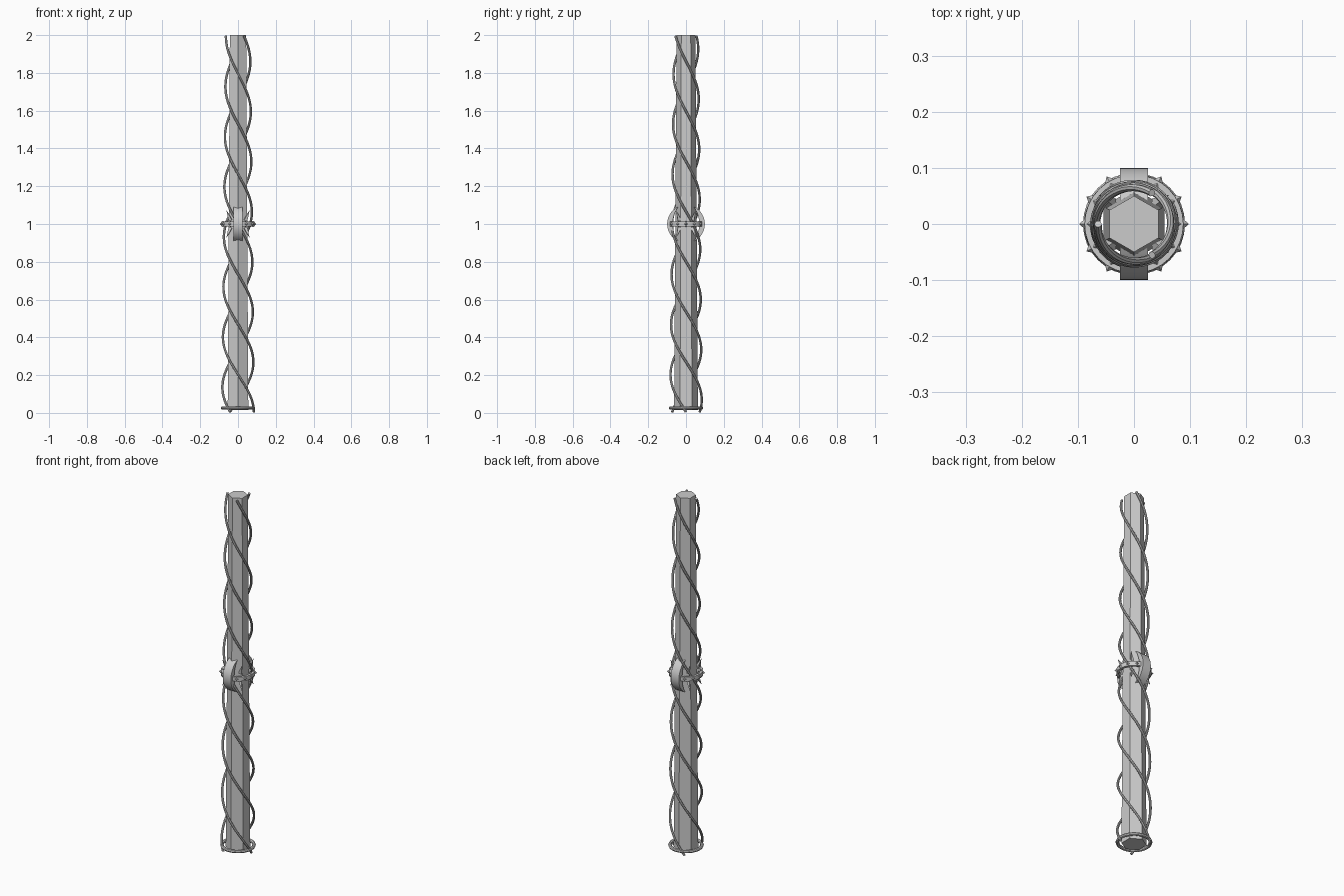
import bpy, bmesh, math
from mathutils import Vector

cube = bpy.data.objects.get("Cube")
if cube:
    bpy.data.objects.remove(cube, do_unlink=True)

grey = bpy.data.materials.new("plain_grey")
grey.use_nodes = True
COLOUR = (0.6, 0.6, 0.6, 1)
grey.diffuse_color = COLOUR
grey.node_tree.nodes["Principled BSDF"].inputs["Base Color"].default_value = COLOUR


def add_object(name, data):
    obj = bpy.data.objects.new(name, data)
    bpy.context.collection.objects.link(obj)
    data.materials.append(grey)
    return obj


def mesh_from(name, bm):
    bmesh.ops.recalc_face_normals(bm, faces=bm.faces)
    mesh = bpy.data.meshes.new(name)
    bm.to_mesh(mesh)
    bm.free()
    return add_object(name, mesh)


def smooth(obj, angle=40):
    bpy.ops.object.select_all(action="DESELECT")
    obj.select_set(True)
    bpy.context.view_layer.objects.active = obj
    bpy.ops.object.shade_smooth_by_angle(angle=math.radians(angle))


def lathe(name, profile, sides):
    """Closed ring from a (radius, z) profile."""
    bm = bmesh.new()
    loops = []
    for i in range(sides):
        a = math.tau * i / sides
        loops.append([bm.verts.new((r * math.cos(a), r * math.sin(a), z)) for r, z in profile])
    n = len(profile)
    for i in range(sides):
        p, q = loops[i], loops[(i + 1) % sides]
        for j in range(n):
            k = (j + 1) % n
            bm.faces.new((p[j], q[j], q[k], p[k]))
    obj = mesh_from(name, bm)
    smooth(obj)
    return obj


def spike(name, base, tip, radius):
    """Four-sided thorn between two points."""
    base, tip = Vector(base), Vector(tip)
    axis = tip - base
    bm = bmesh.new()
    bmesh.ops.create_cone(bm, cap_ends=True, segments=4, radius1=radius,
                          radius2=0, depth=axis.length)
    turn = axis.to_track_quat("Z", "Y").to_matrix()
    bmesh.ops.rotate(bm, verts=bm.verts, matrix=turn)
    bmesh.ops.translate(bm, verts=bm.verts, vec=(base + tip) / 2)
    return mesh_from(name, bm)


# Tapered six-sided shaft with corners facing front and back
bm = bmesh.new()
bmesh.ops.create_cone(bm, cap_ends=True, segments=6, radius1=0.063, radius2=0.05, depth=1.985)
for v in bm.verts:
    a = math.pi / 2 + round((math.atan2(v.co.y, v.co.x) - math.pi / 2) / (math.pi / 3)) * math.pi / 3
    r = v.co.xy.length
    v.co.x, v.co.y = r * math.cos(a), r * math.sin(a)
    v.co.z += 1.0075
mesh_from("shaft", bm)

# Three vines winding up the shaft and closing in with it
STEPS, TURNS = 120, 2.5
for k in range(3):
    curve = bpy.data.curves.new(f"vine_{k + 1}", "CURVE")
    curve.dimensions = "3D"
    curve.bevel_depth = 0.0065
    curve.bevel_resolution = 2
    curve.use_fill_caps = True
    line = curve.splines.new("POLY")
    line.points.add(STEPS)
    for i, point in enumerate(line.points):
        t = i / STEPS
        a = math.tau * (k / 3 - TURNS * t)
        r = 0.084 - 0.02 * t
        point.co = (r * math.cos(a), r * math.sin(a), 0.005 + 1.99 * t, 1)
    vine = add_object(f"vine_{k + 1}", curve)
    bpy.ops.object.select_all(action="DESELECT")
    vine.select_set(True)
    bpy.context.view_layer.objects.active = vine
    bpy.ops.object.convert(target="MESH")
    smooth(bpy.context.object)

# Round ring at the foot
circle = [(0.082 + 0.009 * math.cos(math.tau * i / 8), 0.026 + 0.009 * math.sin(math.tau * i / 8))
          for i in range(8)]
lathe("foot_ring", circle, 32)

# Flat band round the middle
lathe("middle_ring", [(0.074, 0.988), (0.088, 0.988), (0.088, 1.012), (0.074, 1.012)], 32)

# Thorns round the band, leaving room for the two crescents
for i in range(12):
    if i in (3, 9):
        continue
    a = math.tau * i / 12
    c, s = math.cos(a), math.sin(a)
    spike(f"ring_thorn_{i + 1}", (0.078 * c, 0.078 * s, 1), (0.098 * c, 0.098 * s, 1), 0.017)

# Slanted thorns above and below the band
for sx in (-1, 1):
    for sy in (-1, 1):
        for sz in (-1, 1):
            spike("slanted_thorn", (0.04 * sx, 0.035 * sy, 1 + 0.02 * sz),
                  (0.062 * sx, 0.052 * sy, 1 + 0.075 * sz), 0.013)

# Crescent plates at the front and back
for name, side in (("front_crescent", -1), ("back_crescent", 1)):
    count, reach = 14, math.radians(68)
    outer, inner = [], []
    for i in range(count + 1):
        a = reach * (2 * i / count - 1)
        y, z = 0.1 * math.cos(a), 0.1 * math.sin(a)
        outer.append((y, z))
        inner.append((y - 0.03 * (1 - (a / reach) ** 2), z))
    outline = outer + inner[-2:0:-1]
    bm = bmesh.new()
    face = bm.faces.new([bm.verts.new((-0.025, side * y, 1 + z)) for y, z in outline])
    grown = bmesh.ops.extrude_face_region(bm, geom=[face])["geom"]
    bmesh.ops.translate(bm, vec=(0.05, 0, 0),
                        verts=[g for g in grown if isinstance(g, bmesh.types.BMVert)])
    smooth(mesh_from(name, bm), 30)
